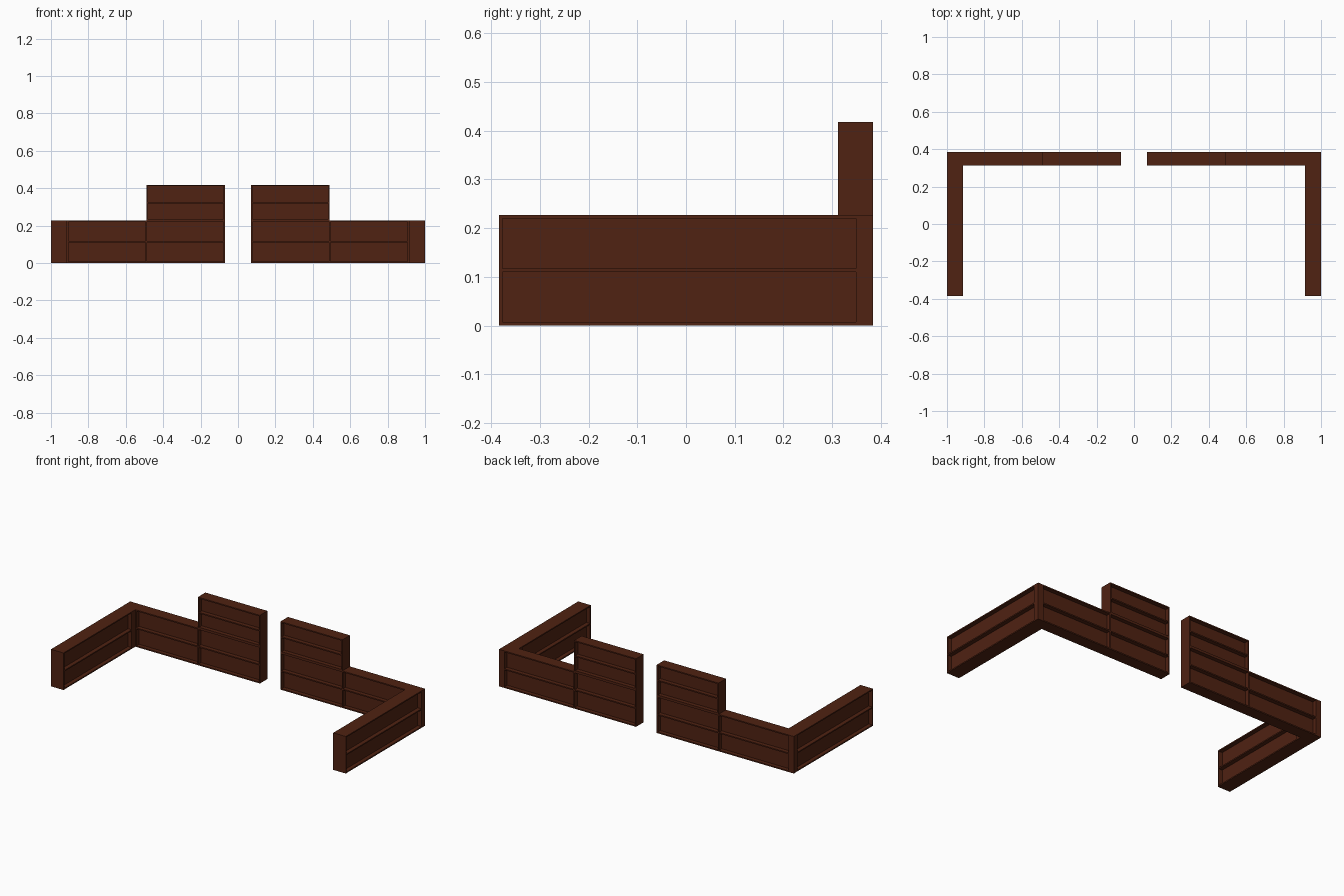
import bpy, bmesh
from mathutils import Vector

if "Cube" in bpy.data.objects:
    bpy.data.objects.remove(bpy.data.objects["Cube"])

wood = bpy.data.materials.new("dark_wood")
wood.diffuse_color = (0.08, 0.016, 0.006, 1)
wood.use_nodes = True
wood.node_tree.nodes["Principled BSDF"].inputs["Base Color"].default_value = wood.diffuse_color

# Overall sizes (right half, mirrored across x = 0)
XO, XI, XT, XG = 1.0, 0.915, 0.49, 0.07     # outer, side inner face, tower edge, gateway
YF, YI, YB = -0.384, 0.312, 0.384           # front end, back wall inner face, back
LOW, HIGH = 0.227, 0.418
RIM, DEPTH, OVER = 0.0075, 0.025, 0.01      # frame width, recess depth, cutter overshoot


def finish(bm, name):
    bmesh.ops.recalc_face_normals(bm, faces=bm.faces)
    me = bpy.data.meshes.new(name)
    bm.to_mesh(me)
    bm.free()
    ob = bpy.data.objects.new(name, me)
    bpy.context.collection.objects.link(ob)
    return ob


def add_box(bm, lo, hi):
    lo, hi = Vector(lo), Vector(hi)
    verts = bmesh.ops.create_cube(bm, size=1)["verts"]
    for v in verts:
        v.co = (lo + hi) / 2 + v.co * (hi - lo)


def prism(name, outline, z0, z1):
    bm = bmesh.new()
    face = bm.faces.new([bm.verts.new((x, y, z0)) for x, y in outline])
    top = bmesh.ops.extrude_face_region(bm, geom=[face])["geom"]
    for v in top:
        if isinstance(v, bmesh.types.BMVert):
            v.co.z = z1
    return finish(bm, name)


def rows(z0, z1):
    # Two stacked panel openings separated by a thin rail
    mid = (z0 + z1) / 2
    return [(z0 + RIM, mid - RIM / 2), (mid + RIM / 2, z1 - RIM)]


def back_panels(bm, z0, z1, x0, x_in, x_out):
    for a, b in rows(z0, z1):
        add_box(bm, (x0, YI - OVER, a), (x_in, YI + DEPTH, b))
        add_box(bm, (x0, YB - DEPTH, a), (x_out, YB + OVER, b))


def carve_and_mirror(ob, cut_bm):
    cutter = finish(cut_bm, "panel_cutter")
    cutter.hide_render = True
    mod = ob.modifiers.new("panels", 'BOOLEAN')
    mod.operation, mod.solver, mod.object = 'DIFFERENCE', 'EXACT', cutter
    ob.modifiers.new("other_half", 'MIRROR').use_clip = False
    bpy.context.view_layer.objects.active = ob
    ob.select_set(True)
    for m in [m.name for m in ob.modifiers]:
        bpy.ops.object.modifier_apply(modifier=m)
    ob.select_set(False)
    bpy.data.objects.remove(cutter)
    ob.data.materials.clear()
    ob.data.materials.append(wood)
    for p in ob.data.polygons:
        p.material_index = 0


# Low L-shaped walls: side wing plus back run
walls = prism("low_walls", [(XG, YI), (XI, YI), (XI, YF), (XO, YF), (XO, YB), (XG, YB)], 0, LOW)
cuts = bmesh.new()
back_panels(cuts, 0, LOW, XG + RIM, XT - RIM / 2, XT - RIM / 2)
back_panels(cuts, 0, LOW, XT + RIM / 2, XI - RIM, XO - 0.037)
for a, b in rows(0, LOW):
    add_box(cuts, (XO - DEPTH, YF + RIM, a), (XO + OVER, YB - 0.035, b))
    add_box(cuts, (XI - OVER, YF + RIM, a), (XI + DEPTH, YI - 0.035, b))
carve_and_mirror(walls, cuts)

# Taller sections flanking the gateway
tower = prism("gateway_upper_walls", [(XG, YI), (XT, YI), (XT, YB), (XG, YB)], LOW, HIGH)
cuts = bmesh.new()
back_panels(cuts, LOW, HIGH, XG + RIM, XT - RIM, XT - RIM)
carve_and_mirror(tower, cuts)
